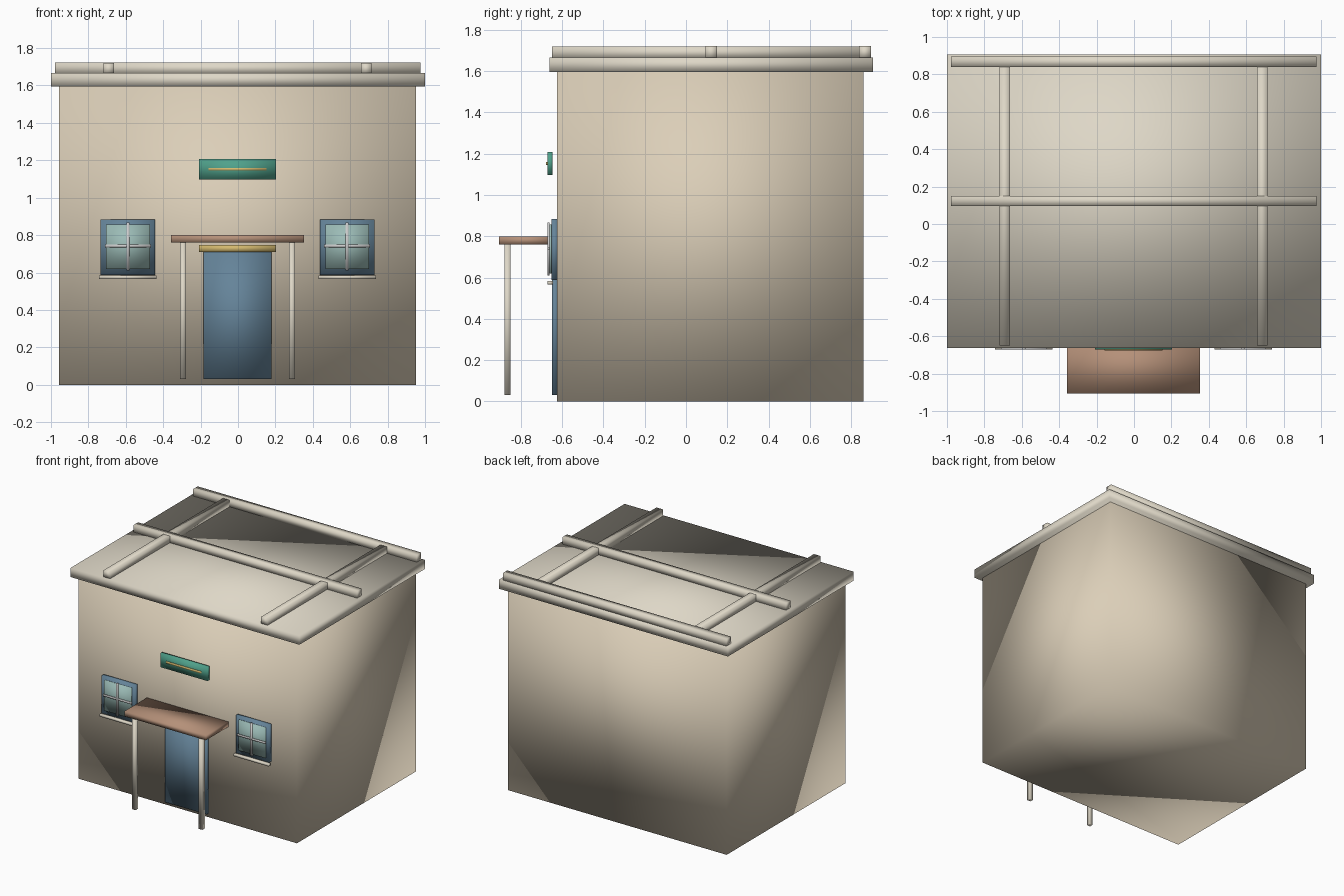
import bpy

if "Cube" in bpy.data.objects:
    bpy.data.objects.remove(bpy.data.objects["Cube"])

CX = -0.0025  # slight sideways shift of everything under the roof slab


def material(name, rgb):
    m = bpy.data.materials.new(name)
    m.diffuse_color = (*rgb, 1)
    m.use_nodes = True
    m.node_tree.nodes["Principled BSDF"].inputs["Base Color"].default_value = m.diffuse_color
    return m


PLASTER = material("plaster", (0.71, 0.62, 0.48))
ROOF = material("roof_stone", (0.73, 0.68, 0.57))
TRIM = material("pale_trim", (0.73, 0.68, 0.57))
BLUE = material("blue_paint", (0.13, 0.23, 0.32))
GLASS = material("glass", (0.33, 0.50, 0.47))
BROWN = material("awning_wood", (0.46, 0.28, 0.19))
GOLD = material("gold", (0.66, 0.49, 0.16))
GREEN = material("green_sign", (0.08, 0.36, 0.26))
BAR = material("window_bar", (0.60, 0.58, 0.58))


def box(name, x, y, z, mat):
    """Soft-shaded box from its (min, max) extents on each axis."""
    bpy.ops.mesh.primitive_cube_add(
        size=1, location=[(a + b) / 2 for a, b in (x, y, z)])
    o = bpy.context.object
    o.name = name
    o.scale = [b - a for a, b in (x, y, z)]
    bpy.ops.object.transform_apply(location=False, rotation=False, scale=True)
    bpy.ops.object.shade_smooth()
    o.data.materials.append(mat)
    return o


def span(centre, half):
    return (centre - half, centre + half)


# House body and flat overhanging roof
box("house_body", span(CX, 0.955), (-0.625, 0.86), (0, 1.60), PLASTER)
box("roof_slab", (-1, 1), (-0.662, 0.905), (1.595, 1.667), ROOF)

# Beams lying on the roof
for name, y in (("middle", 0.123), ("back", 0.867)):
    box(f"roof_beam_{name}", span(CX, 0.977), span(y, 0.028), (1.66, 1.722), TRIM)

# Door, lintel and sign
box("door", span(CX, 0.182), (-0.648, -0.62), (0.03, 0.71), BLUE)
box("door_lintel", span(CX, 0.206), (-0.665, -0.62), (0.71, 0.747), GOLD)
box("sign_board", span(CX, 0.206), (-0.67, -0.646), (1.098, 1.208), GREEN)
box("sign_stripe", span(CX, 0.154), (-0.677, -0.665), (1.145, 1.16), GOLD)

# Porch awning
box("awning", span(CX, 0.356), (-0.905, -0.622), (0.76, 0.80), BROWN)

# Parts repeated on the left and right
for side, s in (("left", -1), ("right", 1)):
    box(f"{side}_roof_rail", span(CX + s * 0.688, 0.028), (-0.65, 0.84), (1.66, 1.72), TRIM)
    box(f"{side}_awning_post", span(CX + s * 0.291, 0.0155), (-0.88, -0.849), (0.03, 0.76), TRIM)
    c = CX + s * 0.586
    box(f"{side}_window_frame", span(c, 0.146), (-0.652, -0.62), (0.588, 0.884), BLUE)
    box(f"{side}_window_glass", span(c, 0.117), (-0.662, -0.645), (0.619, 0.858), GLASS)
    box(f"{side}_window_bar_upright", span(c, 0.008), (-0.67, -0.66), (0.61, 0.867), BAR)
    box(f"{side}_window_bar_cross", span(c, 0.123), (-0.67, -0.66), (0.735, 0.749), BAR)
    box(f"{side}_window_sill", span(c, 0.154), (-0.67, -0.645), (0.566, 0.584), TRIM)
